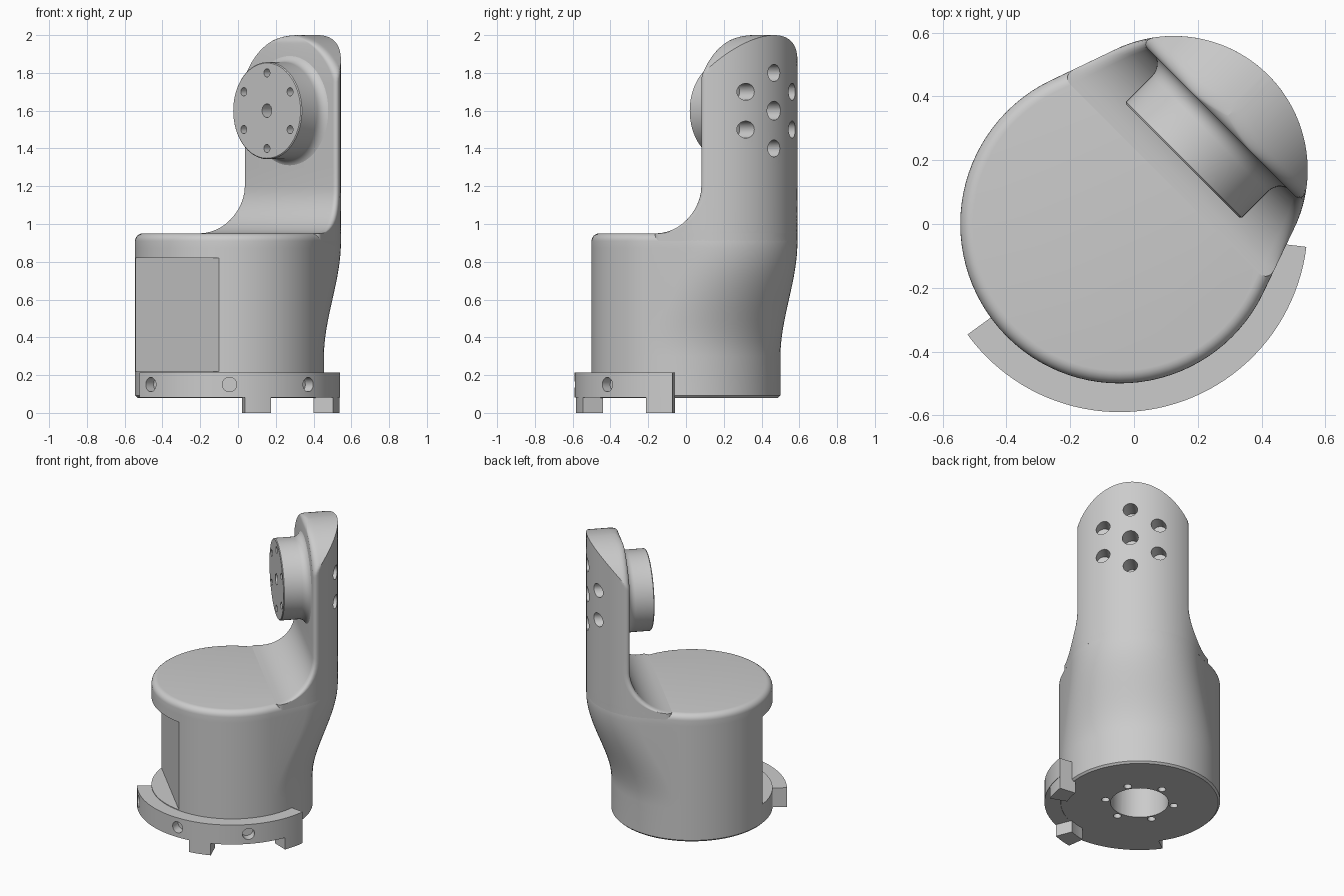
import bpy, bmesh
from math import sin, cos, pi, sqrt, radians
from mathutils import Matrix, Vector

cube = bpy.data.objects.get("Cube")
if cube:
    bpy.data.objects.remove(cube)

# Local frame: x runs diagonally from the notch to the upright, z is up
FRAME = Matrix.Translation((-0.045, 0, 0)) @ Matrix.Rotation(pi / 4, 4, 'Z')
R_BASE, R_ARM, SHIFT = 0.5, 0.42, 0.24
FACE, FILLET, ROUND = 0.45, 0.25, 0.04
TOP, AXIS, DOME = 0.95, 1.6, 0.4

grey = bpy.data.materials.new("plain grey")
grey.use_nodes = True
COLOUR = (0.6, 0.6, 0.6, 1)
grey.diffuse_color = COLOUR
for node in grey.node_tree.nodes:
    if node.type == 'BSDF_PRINCIPLED':
        node.inputs["Base Color"].default_value = COLOUR


def to_object(name, bm):
    mesh = bpy.data.meshes.new(name)
    bm.to_mesh(mesh)
    bm.free()
    obj = bpy.data.objects.new(name, mesh)
    bpy.context.collection.objects.link(obj)
    obj.matrix_world = FRAME
    return obj


def loft(name, rings):
    """Skin equal-length closed rings and cap both ends."""
    bm = bmesh.new()
    rows = [[bm.verts.new(p) for p in ring] for ring in rings]
    for a, b in zip(rows, rows[1:]):
        for i in range(len(a)):
            bm.faces.new((a[i - 1], a[i], b[i], b[i - 1]))
    bm.faces.new(rows[0])
    bm.faces.new(rows[-1])
    bmesh.ops.remove_doubles(bm, verts=bm.verts, dist=0.0002)
    bmesh.ops.recalc_face_normals(bm, faces=bm.faces)
    return to_object(name, bm)


def add_rod(bm, start, end, radius, sides=24):
    start, end = Vector(start), Vector(end)
    turn = (end - start).to_track_quat('Z', 'Y').to_matrix().to_4x4()
    bmesh.ops.create_cone(bm, cap_ends=True, segments=sides, radius1=radius, radius2=radius,
                          depth=(end - start).length,
                          matrix=Matrix.Translation((start + end) / 2) @ turn)


def cut(obj, bm):
    """Subtract the cutter mesh, bake the result and drop the cutter."""
    cutter = to_object("cutter", bm)
    cutter.hide_render = True
    mod = obj.modifiers.new("cut", 'BOOLEAN')
    mod.operation, mod.solver, mod.object = 'DIFFERENCE', 'EXACT', cutter
    graph = bpy.context.evaluated_depsgraph_get()
    baked = bpy.data.meshes.new_from_object(obj.evaluated_get(graph))
    obj.modifiers.clear()
    obj.data = baked
    bpy.data.objects.remove(cutter)


def finish(obj):
    mesh = obj.data
    mesh.materials.clear()
    mesh.materials.append(grey)
    for poly in mesh.polygons:
        poly.material_index = 0
    bpy.ops.object.select_all(action='DESELECT')
    obj.select_set(True)
    bpy.context.view_layer.objects.active = obj
    bpy.ops.object.shade_smooth_by_angle(angle=radians(32))


# Base drum: a circle that grows into the hull of two circles with height
def drum_ring(z, inset):
    t = min(max((z - 0.3) / 0.6, 0), 1)
    s = t * t * (3 - 2 * t)
    ring = []
    for k in range(96):
        a = 2 * pi * k / 96
        on_arm = cos(a) > (R_BASE - R_ARM) / SHIFT
        c = SHIFT * s if on_arm else 0
        r = (R_BASE - (R_BASE - R_ARM) * s if on_arm else R_BASE) - inset
        ring.append((c + r * cos(a), r * sin(a), z))
    return ring


rings = [drum_ring(0.08, 0.012), drum_ring(0.092, 0)]
rings += [drum_ring(0.3 + 0.61 * k / 16, 0) for k in range(17)]
for k in range(1, 7):
    a = k * pi / 12
    rings.append(drum_ring(TOP - ROUND * (1 - sin(a)), ROUND * (1 - cos(a))))
drum = loft("base_drum", rings)

# Bore and screw holes underneath, flat pocket opposite the upright
bm = bmesh.new()
add_rod(bm, (0, 0, 0), (0, 0, 0.5), 0.18, 48)
for k in range(6):
    a = k * pi / 3 + pi / 4
    add_rod(bm, (0.215 * cos(a), 0.215 * sin(a), 0), (0.215 * cos(a), 0.215 * sin(a), 0.14), 0.025, 16)
bmesh.ops.create_cube(bm, size=1, matrix=Matrix.Translation((-0.59, 0, 0.52)) @ Matrix.Diagonal((0.4, 1, 0.6, 1)))
cut(drum, bm)
finish(drum)


# Upright: horizontal sections with a filleted foot and a domed head
def half_width(x):
    if x > SHIFT + R_ARM / 3:
        return sqrt(max(R_ARM ** 2 - (x - SHIFT) ** 2, 0))
    return 0.471 - 0.352 * (x - R_BASE / 3)


def arm_ring(z, front):
    back = SHIFT + R_ARM
    limit = sqrt(max(DOME ** 2 - (z - AXIS) ** 2, 0.0001)) if z > AXIS else 1
    clip = SHIFT + sqrt(max(R_ARM ** 2 - limit ** 2, 0))
    mid = max(clip, front + ROUND + 0.01)
    xs = [front + ROUND * (1 - cos(k * pi / 12)) for k in range(6)]
    xs += [front + ROUND + (mid - front - ROUND) * k / 6 for k in range(6)]
    xs += [mid + (back - mid) * sin(k * pi / 40) for k in range(21)]
    side = []
    for x in xs:
        d = max(ROUND - (x - front), 0)
        lip = ROUND - sqrt(max(ROUND ** 2 - d * d, 0))
        side.append((x, max(min(half_width(x), limit) - lip, 0), z))
    return side + [(x, -y, z) for x, y, z in reversed(side)]


rings = [arm_ring(TOP - ROUND, FACE - FILLET)]
for k in range(13):
    a = k * pi / 24
    rings.append(arm_ring(TOP + FILLET * (1 - cos(a)), FACE - FILLET + FILLET * sin(a)))
rings += [arm_ring(z, FACE) for z in (1.3, 1.4, 1.5)]
for k in range(37):
    z = AXIS + DOME * sin(k * pi / 72)
    d = max(z - (AXIS + DOME - ROUND), 0)
    rings.append(arm_ring(z, FACE + ROUND - sqrt(max(ROUND ** 2 - d * d, 0))))
upright = loft("upright", rings)


def bolt_circle(x0, x1, radius, centre_radius):
    bm = bmesh.new()
    add_rod(bm, (x0, 0, AXIS), (x1, 0, AXIS), centre_radius)
    for k in range(6):
        y, z = 0.2 * sin(k * pi / 3), AXIS + 0.2 * cos(k * pi / 3)
        add_rod(bm, (x0, y, z), (x1, y, z), radius)
    return bm


cut(upright, bolt_circle(0.53, 0.8, 0.045, 0.05))
finish(upright)

# Joint flange with a flared root
profile = [(0.28, 0.252), (0.285, 0.257), (0.4, 0.257)]
for k in range(1, 8):
    a = k * pi / 14
    profile.append((0.4 + 0.055 * sin(a), 0.257 + 0.055 * (1 - cos(a))))
flange = loft("joint_flange", [[(x, r * cos(k * pi / 36), AXIS + r * sin(k * pi / 36))
                                for k in range(72)] for x, r in profile])
cut(flange, bolt_circle(0.2, 0.36, 0.022, 0.036))
finish(flange)


# Curved front bracket with two feet
def arc_block(name, start, end, inner, outer, z0, z1, steps):
    rings = []
    for k in range(steps + 1):
        a = radians(start + (end - start) * k / steps - 45)
        rings.append([(r * cos(a), r * sin(a), z)
                      for r, z in ((inner, z0), (outer, z0), (outer, z1), (inner, z1))])
    return loft(name, rings)


bracket = arc_block("front_bracket", -144, -7, 0.485, 0.59, 0.082, 0.215, 48)
bm = bmesh.new()
for angle in (-135, -90, -45):
    a = radians(angle - 45)
    add_rod(bm, (0.53 * cos(a), 0.53 * sin(a), 0.15), (0.7 * cos(a), 0.7 * sin(a), 0.15), 0.038)
cut(bracket, bm)
finish(bracket)
for name, start in (("front_foot", -82), ("side_foot", -21)):
    finish(arc_block(name, start, start + 14, 0.475, 0.588, 0, 0.09, 6))
